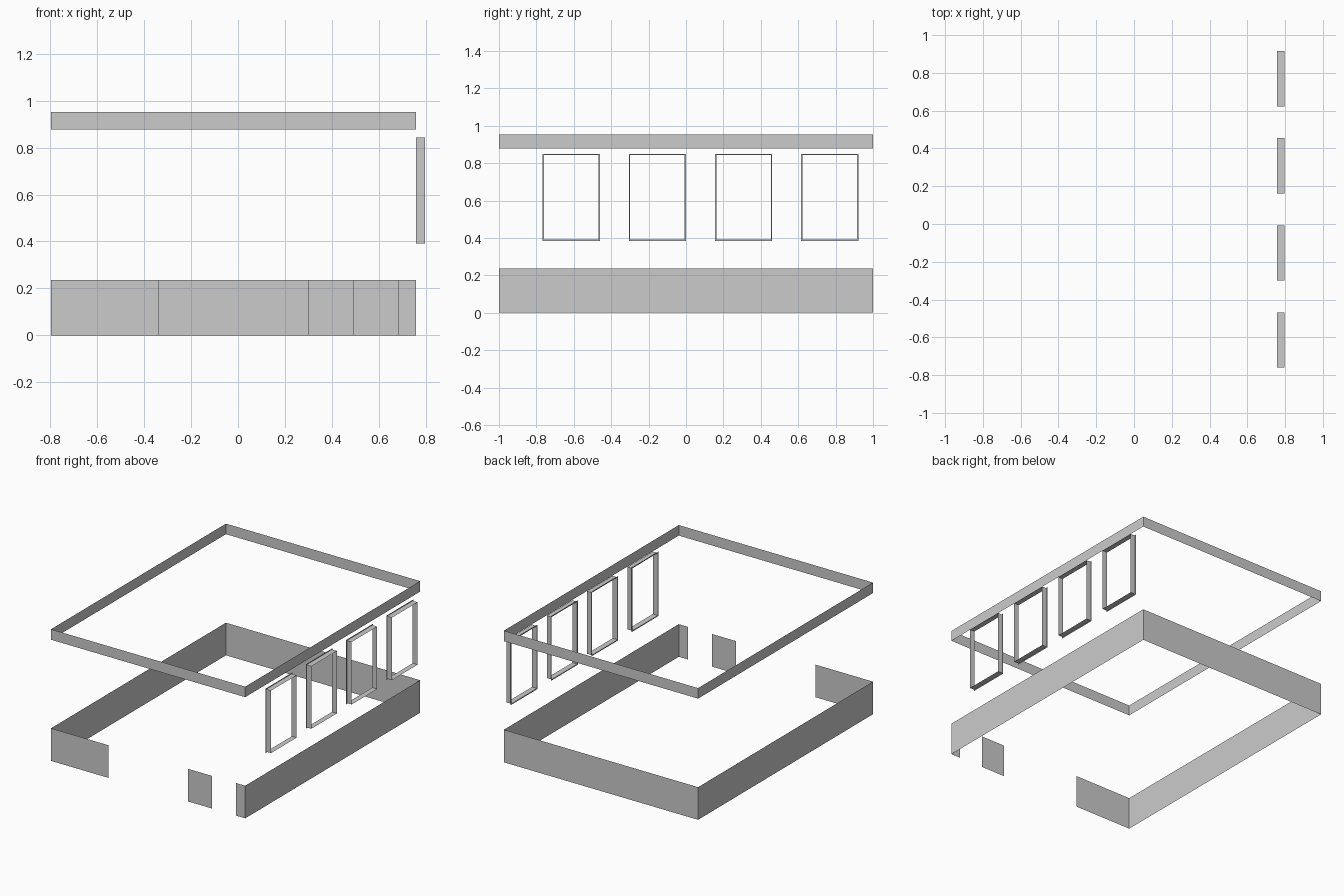
import bpy

if "Cube" in bpy.data.objects:
    bpy.data.objects.remove(bpy.data.objects["Cube"])

LEFT, WALL, OUT = -0.797, 0.758, 0.797   # left wall, right wall, outer edge of windows


def make(name, verts, faces):
    mesh = bpy.data.meshes.new(name)
    mesh.from_pydata(verts, [], faces)
    obj = bpy.data.objects.new(name, mesh)
    bpy.context.collection.objects.link(obj)
    return obj


def strip(name, path, z0, z1, closed=False):
    """Thin upright wall following a plan path."""
    n = len(path)
    verts = [(x, y, z) for z in (z0, z1) for x, y in path]
    count = n if closed else n - 1
    faces = [(i, (i + 1) % n, n + (i + 1) % n, n + i) for i in range(count)]
    return make(name, verts, faces)


def window(name, yc):
    """Flat flange on the wall plane plus a tube projecting outwards."""
    zc = 0.617

    def loop(x, hy, hz):
        return [(x, yc + a * hy, zc + b * hz)
                for a, b in ((-1, -1), (1, -1), (1, 1), (-1, 1))]

    verts = (loop(WALL, 0.153, 0.233) + loop(WALL, 0.146, 0.226)
             + loop(OUT, 0.146, 0.226))
    faces = [(r + i, r + (i + 1) % 4, r + 4 + (i + 1) % 4, r + 4 + i)
             for r in (0, 4) for i in range(4)]
    return make(name, verts, faces)


# Upper band: a closed rectangle
strip("upper_band", [(LEFT, -1), (WALL, -1), (WALL, 1), (LEFT, 1)],
      0.877, 0.953, closed=True)

# Lower wall: wraps round the building, leaving door gaps at the front
strip("lower_wall", [(0.685, -1), (WALL, -1), (WALL, 1), (LEFT, 1),
                     (LEFT, -1), (-0.338, -1)], 0, 0.236)
strip("front_wall_pier", [(0.298, -1), (0.493, -1)], 0, 0.236)

# Row of window frames on the right side
for i in range(4):
    window(f"window_frame_{i + 1}", -0.614 + i * 0.461)
